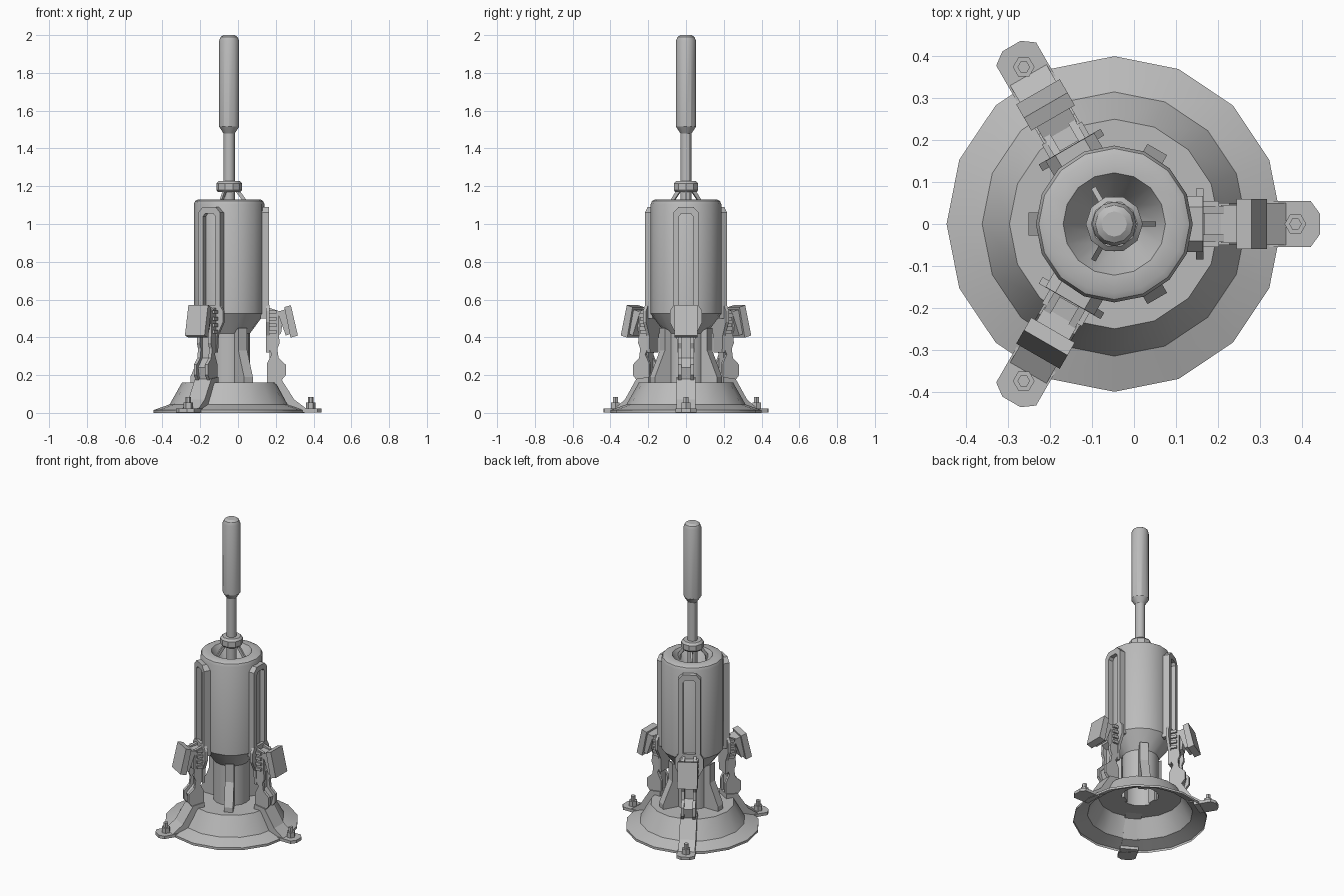
import bpy, bmesh, math
from mathutils import Matrix, Vector

if "Cube" in bpy.data.objects:
    bpy.data.objects.remove(bpy.data.objects["Cube"])

AXIS = Matrix.Translation((-0.047, 0, 0))
LEGS = (0, 120, 240)

grey = bpy.data.materials.new("plain_grey")
grey.use_nodes = True
grey.diffuse_color = (0.5, 0.5, 0.5, 1)
grey.node_tree.nodes["Principled BSDF"].inputs["Base Color"].default_value = (0.5, 0.5, 0.5, 1)


def finish(name, bm, angle=0, smooth=False):
    """Turn a bmesh into an object, rotated about the central axis."""
    bmesh.ops.recalc_face_normals(bm, faces=bm.faces)
    bm.transform(AXIS @ Matrix.Rotation(math.radians(angle), 4, 'Z'))
    mesh = bpy.data.meshes.new(name)
    bm.to_mesh(mesh)
    bm.free()
    mesh.materials.append(grey)
    ob = bpy.data.objects.new(name, mesh)
    bpy.context.collection.objects.link(ob)
    if smooth:
        bpy.ops.object.select_all(action='DESELECT')
        ob.select_set(True)
        bpy.context.view_layer.objects.active = ob
        bpy.ops.object.shade_smooth_by_angle(angle=math.radians(30))
    return ob


def lathe(name, profile, sides, centre=0, angle=0, smooth=True):
    """Revolve (radius, z) points; radius 0 closes the end."""
    bm = bmesh.new()
    vs = [bm.verts.new((r, 0, z)) for r, z in profile]
    es = [bm.edges.new(p) for p in zip(vs, vs[1:])]
    bmesh.ops.spin(bm, geom=vs + es, cent=(0, 0, 0), axis=(0, 0, 1),
                   angle=math.tau, steps=sides, use_duplicate=False)
    bmesh.ops.remove_doubles(bm, verts=bm.verts, dist=0.0005)
    bmesh.ops.translate(bm, verts=bm.verts, vec=(centre, 0, 0))
    return finish(name, bm, angle, smooth)


def prism(name, points, place, low, high, angle):
    """Extrude a flat outline; place maps (u, v, depth) to (radial, side, z)."""
    bm = bmesh.new()
    a = [bm.verts.new(place(u, v, low)) for u, v in points]
    b = [bm.verts.new(place(u, v, high)) for u, v in points]
    bm.faces.new(a)
    bm.faces.new(b[::-1])
    for i in range(len(a)):
        j = (i + 1) % len(a)
        bm.faces.new((a[i], b[i], b[j], a[j]))
    return finish(name, bm, angle)


def side_cut(name, points, half, angle, offset=0):
    return prism(name, points, lambda u, v, d: (u, d, v), offset - half, offset + half, angle)


def face_cut(name, points, low, high, angle):
    return prism(name, points, lambda u, v, d: (d, u, v), low, high, angle)


def plan_cut(name, points, low, high, angle):
    return prism(name, points, lambda u, v, d: (u, v, d), low, high, angle)


def mirrored(half):
    return half + [(-u, v) for u, v in reversed(half)]


# Flared base skirt, open underneath
lathe("base_skirt", [(0.4, 0), (0.4, 0.015), (0.315, 0.045), (0.25, 0.16), (0.11, 0.16)], 16)

# Column, funnel and main body with a recessed top
lathe("main_body", [(0.11, 0.16), (0.11, 0.42), (0.187, 0.525), (0.187, 1.105), (0.18, 1.122),
                    (0.165, 1.13), (0.122, 1.13), (0.065, 1.03), (0, 1.03)], 16)

# Top rod with collar and grip
lathe("rod_collar", [(0, 1.17), (0.06, 1.17), (0.068, 1.18), (0.068, 1.215), (0.055, 1.228),
                     (0, 1.228)], 10)
lathe("top_rod", [(0, 1.03), (0.03, 1.03), (0.03, 1.48), (0.053, 1.515), (0.053, 1.97),
                  (0.045, 1.99), (0.03, 2.0), (0, 2.0)], 12)

# Fins between the legs
for n, a in enumerate((60, 180, 300), 1):
    side_cut(f"column_fin_{n}", [(0.09, 0.16), (0.205, 0.16), (0.205, 0.19), (0.145, 0.33),
                                 (0.145, 0.45), (0.09, 0.42)], 0.027, a)

for n, a in enumerate(LEGS, 1):
    # Strut holding the collar
    side_cut(f"collar_strut_{n}", [(0.025, 1.185), (0.05, 1.185), (0.1, 1.115), (0.1, 1.07),
                                   (0.085, 1.07), (0.085, 1.105)], 0.006, a)

    # Arched rail on the body
    outer = [(0.067, 0.5), (0.067, 1.06), (0.04, 1.09)]
    inner = [(0.038, 0.5), (0.038, 1.04), (0.025, 1.055)]
    rail = mirrored(outer) + [(-u, v) for u, v in inner] + inner[::-1]
    face_cut(f"body_rail_{n}", rail, 0.165, 0.212, a)

    # Flange with clamp teeth at the rail foot
    face_cut(f"leg_flange_{n}", mirrored([(0.045, 0.32), (0.05, 0.41), (0.085, 0.48),
                                        (0.085, 0.54), (0.065, 0.57)]), 0.195, 0.213, a)
    for s in (-1, 1):
        for k in range(4):
            z = 0.42 + 0.035 * k
            face_cut(f"clamp_tooth_{n}", [(s * u, z + v) for u, v in
                     ((0.025, 0), (0.055, 0), (0.055, 0.018), (0.025, 0.018))],
                     0.205, 0.25, a)
        # Paired side plates of the leg
        side_cut(f"leg_side_{n}", [(0.2, 0.16), (0.275, 0.17), (0.3, 0.2), (0.3, 0.255),
                                   (0.262, 0.29), (0.255, 0.34), (0.268, 0.37), (0.262, 0.42),
                                   (0.262, 0.54), (0.2, 0.56), (0.2, 0.36), (0.225, 0.31),
                                   (0.2, 0.26)], 0.009, a, s * 0.034)

    # Centre beam and bracket behind the shield
    side_cut(f"leg_beam_{n}", [(0.215, 0.16), (0.265, 0.16), (0.285, 0.24), (0.24, 0.29),
                               (0.24, 0.4), (0.275, 0.42), (0.29, 0.53), (0.215, 0.54)], 0.026, a)
    side_cut(f"shield_mount_{n}", [(0.255, 0.535), (0.305, 0.55), (0.33, 0.42), (0.3, 0.41)],
             0.045, a)

    # Tilted shield plate
    side_cut(f"shield_plate_{n}", [(0.292, 0.56), (0.327, 0.57), (0.364, 0.41), (0.325, 0.398)],
             0.06, a)

    # Strap over the skirt and the bolted foot tab
    side_cut(f"foot_strap_{n}", [(0.2, 0.16), (0.2, 0.19), (0.275, 0.18), (0.345, 0.07),
                                 (0.41, 0.022), (0.41, 0.005), (0.31, 0.04), (0.25, 0.15)],
             0.05, a)
    plan_cut(f"foot_tab_{n}", [(0.36, -0.055), (0.468, -0.055), (0.49, -0.025), (0.49, 0.025),
                               (0.468, 0.055), (0.36, 0.055)], 0.003, 0.022, a)
    lathe(f"foot_bolt_{n}", [(0, 0.02), (0.026, 0.02), (0.026, 0.055), (0.015, 0.055),
                             (0.015, 0.085), (0, 0.085)], 6, 0.432, a, False)
